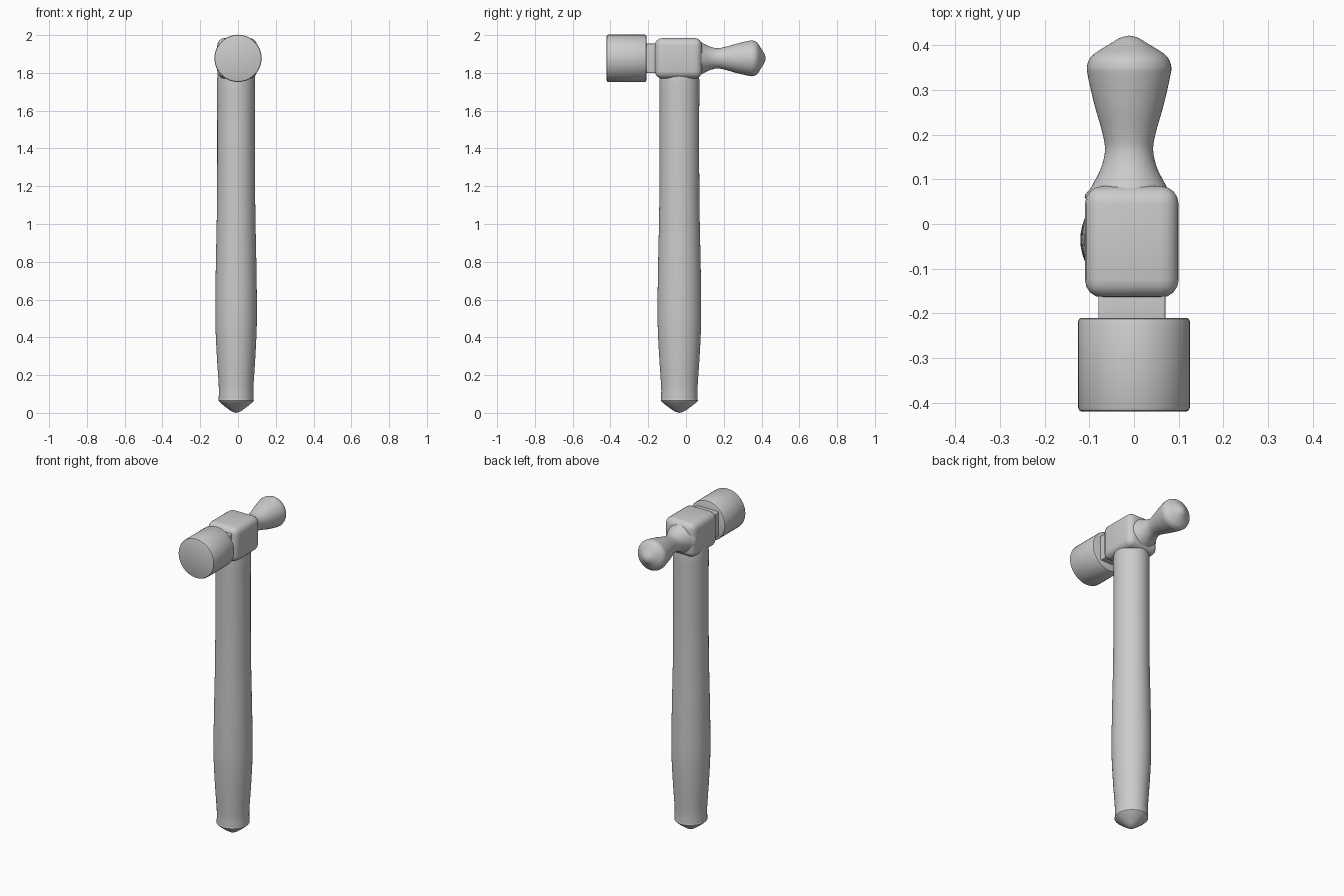
import bpy, bmesh, math
from mathutils import Vector, Matrix

old = bpy.data.objects.get("Cube")
if old:
    bpy.data.objects.remove(old, do_unlink=True)

grey = bpy.data.materials.new("plain grey")
grey.use_nodes = True
grey.diffuse_color = (0.6, 0.6, 0.6, 1)
grey.node_tree.nodes["Principled BSDF"].inputs["Base Color"].default_value = (0.6, 0.6, 0.6, 1)


def finish(bm, name, location, tilt=0.0):
    """Turn a bmesh into a smooth, placed object."""
    bmesh.ops.recalc_face_normals(bm, faces=bm.faces)
    mesh = bpy.data.meshes.new(name)
    bm.to_mesh(mesh)
    bm.free()
    mesh.materials.append(grey)
    obj = bpy.data.objects.new(name, mesh)
    bpy.context.collection.objects.link(obj)
    obj.location = location
    obj.rotation_euler.x = tilt
    bpy.ops.object.select_all(action="DESELECT")
    obj.select_set(True)
    bpy.context.view_layer.objects.active = obj
    bpy.ops.object.shade_smooth_by_angle(angle=math.radians(40))
    return obj


def soften(points, steps=5):
    """Pass a smooth curve through the profile points."""
    pts = [Vector(p) for p in points]
    pts = [pts[0]] + pts + [pts[-1]]
    out = []
    for a, b, c, d in zip(pts, pts[1:], pts[2:], pts[3:]):
        for i in range(steps):
            t = i / steps
            out.append(b + 0.5 * t * (c - a + t * (2*a - 5*b + 4*c - d + t * (3*(b - c) + d - a))))
    return out + [pts[-1]]


def lathe(name, profile, location, tilt=0.0, stretch=1.0):
    """Spin a (radius, height) profile about its axis."""
    bm = bmesh.new()
    verts = [bm.verts.new((max(r, 0), 0, h)) for r, h in profile]
    edges = [bm.edges.new(pair) for pair in zip(verts, verts[1:])]
    bmesh.ops.spin(bm, geom=verts + edges, axis=(0, 0, 1), cent=(0, 0, 0),
                   angle=math.tau, steps=48)
    bmesh.ops.remove_doubles(bm, verts=bm.verts, dist=0.0002)
    bmesh.ops.scale(bm, vec=(1, stretch, 1), verts=bm.verts)
    return finish(bm, name, location, tilt)


def block(name, size, location, bevel):
    """Box with rounded edges."""
    bm = bmesh.new()
    bmesh.ops.create_cube(bm, size=1, matrix=Matrix.Diagonal((*size, 1)))
    bmesh.ops.bevel(bm, geom=bm.edges[:], offset=bevel, segments=4, profile=0.5, affect="EDGES")
    return finish(bm, name, location)


AXIS_Z = 1.877
ALONG_Y = -math.pi / 2

# Swelling wooden handle with a blunt pointed butt
handle = [(0, 0), (0.03, 0.012), (0.088, 0.058), (0.092, 0.075), (0.092, 0.14),
          (0.102, 0.3), (0.109, 0.45), (0.11, 0.58), (0.107, 0.8), (0.102, 1.05),
          (0.1, 1.3), (0.1, 1.6), (0.1, 1.77), (0.085, 1.81), (0, 1.83)]
lathe("handle", soften(handle), (-0.01, -0.035, 0), stretch=1.05)

# Central head block and the neck in front of it
block("head_block", (0.21, 0.25, 0.215), (-0.005, -0.04, AXIS_Z), 0.04)
block("neck", (0.15, 0.09, 0.155), (-0.005, -0.185, AXIS_Z), 0.005)

# Round striking face with a fine edge bevel
face = [(0, 0), (0.117, 0), (0.1225, 0.0025), (0.125, 0.008),
        (0.125, 0.202), (0.1225, 0.2075), (0.117, 0.21), (0, 0.21)]
lathe("striking_face", face, (0, -0.42, AXIS_Z), ALONG_Y)

# Waisted peen ending in a soft point
peen = [(0, 0.04), (0.095, 0.055), (0.083, 0.085), (0.063, 0.125), (0.054, 0.165), (0.06, 0.205),
        (0.077, 0.265), (0.092, 0.33), (0.094, 0.355), (0.082, 0.378),
        (0.045, 0.402), (0.02, 0.417), (0, 0.422)]
lathe("peen", soften(peen), (-0.011, 0, AXIS_Z), ALONG_Y)
